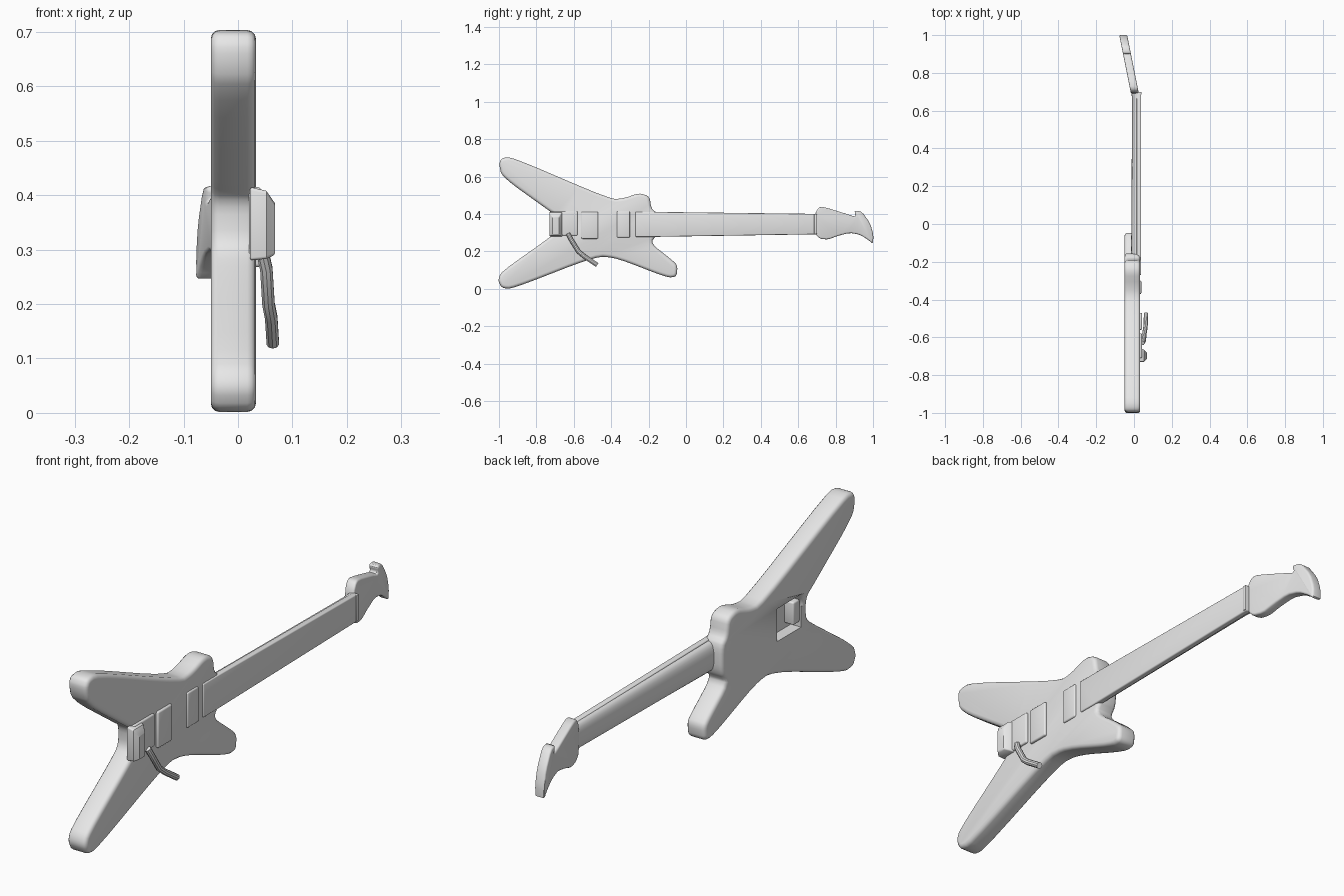
import bpy, bmesh, math
from mathutils import Vector

cube = bpy.data.objects.get("Cube")
if cube:
    bpy.data.objects.remove(cube, do_unlink=True)

grey = bpy.data.materials.new("plain_grey")
grey.use_nodes = True
grey.diffuse_color = (0.8, 0.8, 0.8, 1)
grey.node_tree.nodes["Principled BSDF"].inputs["Base Color"].default_value = (0.8, 0.8, 0.8, 1)


def soften(points, passes):
    """Round the corners of a closed outline by corner cutting."""
    pts = [Vector(p) for p in points]
    for _ in range(passes):
        cut = []
        for a, b in zip(pts, pts[1:] + pts[:1]):
            cut += [a.lerp(b, 0.2), a.lerp(b, 0.8)]
        pts = cut
    return pts


def finish(name, bm, bevel=0.0, segments=3):
    """Turn a bmesh into a smooth-shaded object with rounded edges."""
    bmesh.ops.recalc_face_normals(bm, faces=bm.faces)
    mesh = bpy.data.meshes.new(name)
    bm.to_mesh(mesh)
    bm.free()
    mesh.materials.append(grey)
    ob = bpy.data.objects.new(name, mesh)
    bpy.context.collection.objects.link(ob)
    for o in bpy.context.selected_objects:
        o.select_set(False)
    ob.select_set(True)
    bpy.context.view_layer.objects.active = ob
    if bevel:
        mod = ob.modifiers.new("rounded_edges", 'BEVEL')
        mod.width, mod.segments = bevel, segments
        mod.limit_method, mod.angle_limit = 'ANGLE', math.radians(50)
        mod.use_clamp_overlap = False
        bpy.ops.object.modifier_apply(modifier=mod.name)
    bpy.ops.object.shade_smooth_by_angle(angle=math.radians(35))
    return ob


def plate(name, outline, x0, x1, bevel=0.0, passes=0, tilt=0.0, pivot=0.0):
    """Extrude a (y, z) outline from x0 to x1, leaning along y by tilt."""
    bm = bmesh.new()
    face = bm.faces.new([bm.verts.new((x0, p[0], p[1])) for p in soften(outline, passes)])
    ext = bmesh.ops.extrude_face_region(bm, geom=[face])
    for v in ext["geom"]:
        if isinstance(v, bmesh.types.BMVert):
            v.co.x = x1
    for v in bm.verts:
        v.co.x += tilt * (v.co.y - pivot)
    return finish(name, bm, bevel)


def box(name, y0, y1, z0, z1, x0, x1, bevel=0.0):
    return plate(name, [(y0, z0), (y1, z0), (y1, z1), (y0, z1)], x0, x1, bevel)


def loft(name, rings, bevel=0.0):
    """Skin a list of equal-length rings and cap both ends."""
    bm = bmesh.new()
    rows = [[bm.verts.new(p) for p in ring] for ring in rings]
    n = len(rows[0])
    for a, b in zip(rows, rows[1:]):
        for i in range(n):
            bm.faces.new((a[i], a[(i + 1) % n], b[(i + 1) % n], b[i]))
    bm.faces.new(rows[0])
    bm.faces.new(rows[-1])
    return finish(name, bm, bevel)


# Four-pointed body
body_outline = [
    (-1.0, 0.67), (-0.985, 0.70), (-0.93, 0.705), (-0.40, 0.478), (-0.33, 0.485),
    (-0.25, 0.513), (-0.195, 0.495), (-0.185, 0.43), (-0.155, 0.405), (-0.155, 0.29),
    (-0.19, 0.245), (-0.075, 0.155), (-0.045, 0.125), (-0.05, 0.065), (-0.10, 0.06),
    (-0.37, 0.165), (-0.48, 0.175), (-0.93, 0.0), (-0.985, 0.005), (-1.005, 0.045),
    (-0.99, 0.09), (-0.735, 0.27), (-0.69, 0.31), (-0.69, 0.39), (-0.735, 0.42),
    (-0.985, 0.60)]
body = plate("body", body_outline, -0.05, 0.033, 0.016, 2)

# Tremolo cavity cut into the back of the body
cutter = box("cavity_cutter", -0.65, -0.50, 0.29, 0.42, -0.1, -0.005)
cutter.hide_render = True
bpy.context.view_layer.objects.active = body
cut = body.modifiers.new("cavity", 'BOOLEAN')
cut.operation, cut.object, cut.solver = 'DIFFERENCE', cutter, 'EXACT'
bpy.ops.object.modifier_apply(modifier=cut.name)
bpy.data.objects.remove(cutter, do_unlink=True)
box("tremolo_block", -0.65, -0.61, 0.31, 0.40, -0.045, 0.0, 0.006)

# Neck with a rounded back, and the fretboard over it
neck_rings = []
for y, half, back in [(-0.22, 0.060, 0.034), (0.0, 0.058, 0.032), (0.66, 0.052, 0.028), (0.73, 0.053, 0.036)]:
    arc = [math.pi * i / 12 for i in range(13)]
    neck_rings.append([(0.018 - back * math.sin(a) ** 0.7 if 0 < i < 12 else 0.018,
                        y, 0.347 + half * math.cos(a)) for i, a in enumerate(arc)])
loft("neck", neck_rings)
plate("fretboard", [(-0.27, 0.278), (-0.19, 0.278), (0.70, 0.292), (0.70, 0.401), (-0.19, 0.412),
                    (-0.27, 0.412)], 0.014, 0.038, 0.005)
box("nut", 0.685, 0.70, 0.295, 0.40, 0.02, 0.041, 0.002)

# Hooked headstock, leaning backwards
head_outline = [
    (0.69, 0.405), (0.71, 0.436), (0.735, 0.439), (0.855, 0.402), (0.91, 0.383),
    (0.898, 0.418), (0.94, 0.414), (0.985, 0.35), (1.002, 0.29), (1.0, 0.238),
    (0.975, 0.262), (0.93, 0.29), (0.875, 0.30), (0.81, 0.283), (0.76, 0.264),
    (0.715, 0.268), (0.69, 0.295)]
plate("headstock", head_outline, -0.018, 0.024, 0.008, 1, -0.2, 0.70)

# Pickups and bridge plate on the face
box("neck_pickup", -0.37, -0.30, 0.275, 0.415, 0.02, 0.039, 0.006)
box("bridge_pickup", -0.56, -0.47, 0.268, 0.412, 0.02, 0.043, 0.006)
box("bridge_plate", -0.71, -0.58, 0.285, 0.415, 0.02, 0.042, 0.006)

# Raised tailpiece overhanging the rear notch
loft("tailpiece", [[(x, y0, z0), (x, y1, z0), (x, y1, z1), (x, y0, z1)]
                   for x, y0, y1, z0, z1 in [(0.022, -0.73, -0.655, 0.28, 0.415),
                                             (0.052, -0.73, -0.665, 0.283, 0.408),
                                             (0.068, -0.715, -0.68, 0.29, 0.385)]], 0.005)

# Bent tremolo arm
arm_path = [(0.045, -0.63, 0.295), (0.052, -0.615, 0.265), (0.056, -0.575, 0.20),
            (0.061, -0.545, 0.175), (0.064, -0.475, 0.128)]
rings = []
for i, p in enumerate(arm_path):
    a, b = Vector(arm_path[max(i - 1, 0)]), Vector(arm_path[min(i + 1, len(arm_path) - 1)])
    along = (b - a).normalized()
    side = along.cross(Vector((1, 0, 0))).normalized()
    out = side.cross(along)
    rings.append([Vector(p) + 0.012 * (side * math.cos(t) + out * math.sin(t))
                  for t in [math.tau * k / 10 for k in range(10)]])
loft("tremolo_arm", rings)
